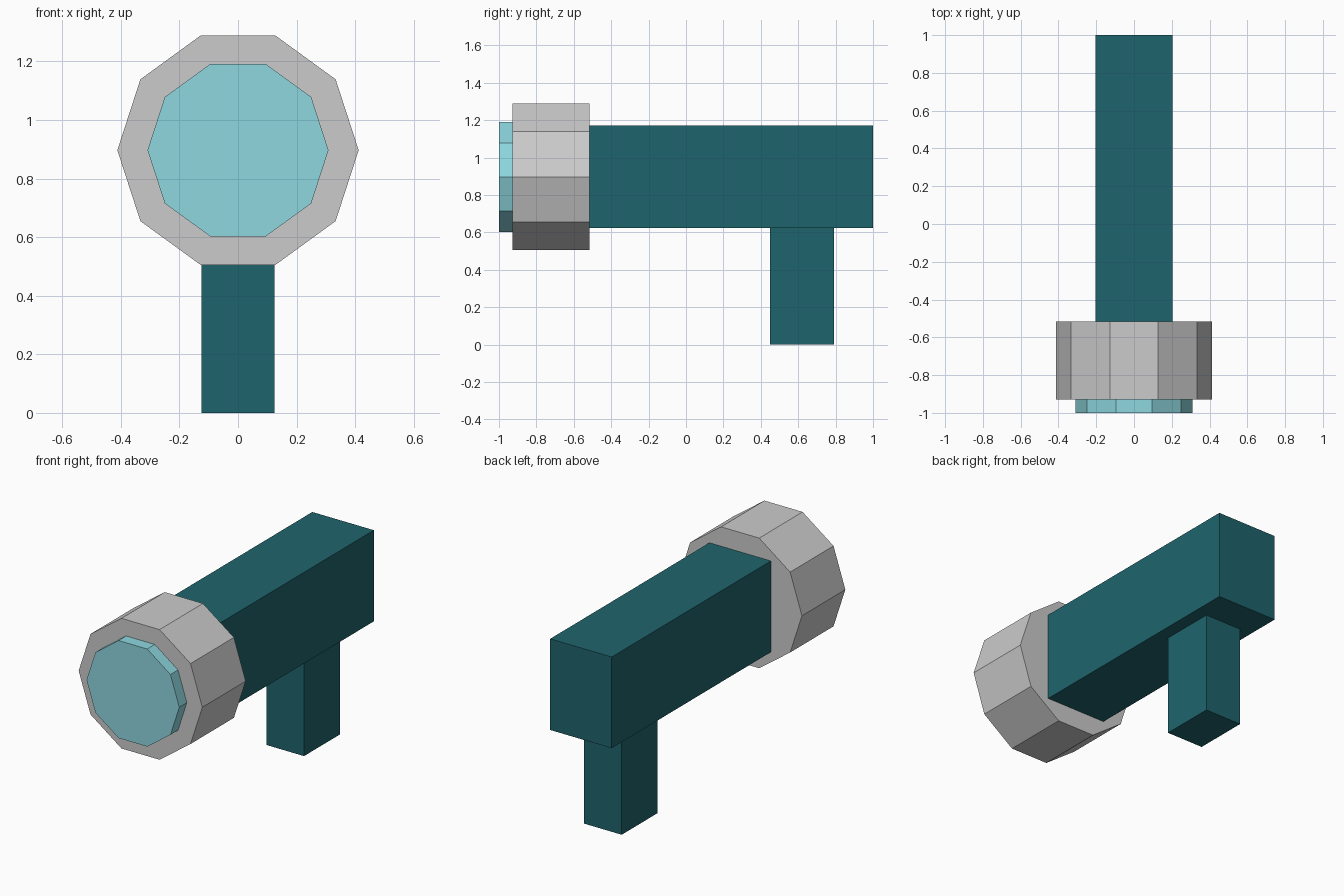
import bpy, bmesh
from math import cos, sin, tau

if "Cube" in bpy.data.objects:
    bpy.data.objects.remove(bpy.data.objects["Cube"])


def material(name, rgb):
    mat = bpy.data.materials.new(name)
    mat.diffuse_color = (*rgb, 1)
    mat.use_nodes = True
    mat.node_tree.nodes["Principled BSDF"].inputs["Base Color"].default_value = mat.diffuse_color
    return mat


def prism(name, profile, y0, y1, mat=None):
    """Extrude an (x, z) profile along y from y0 to y1."""
    bm = bmesh.new()
    face = bm.faces.new([bm.verts.new((x, y0, z)) for x, z in profile])
    new = bmesh.ops.extrude_face_region(bm, geom=[face], use_keep_orig=True)["geom"]
    moved = [g for g in new if isinstance(g, bmesh.types.BMVert)]
    bmesh.ops.translate(bm, verts=moved, vec=(0, y1 - y0, 0))
    bmesh.ops.recalc_face_normals(bm, faces=bm.faces)
    mesh = bpy.data.meshes.new(name)
    bm.to_mesh(mesh)
    bm.free()
    if mat:
        mesh.materials.append(mat)
    obj = bpy.data.objects.new(name, mesh)
    bpy.context.collection.objects.link(obj)
    return obj


def rectangle(half_width, z0, z1):
    return [(-half_width, z0), (half_width, z0), (half_width, z1), (-half_width, z1)]


def decagon(radius, z=0.897):
    return [(radius * cos(tau * i / 10), z + radius * sin(tau * i / 10)) for i in range(10)]


teal = material("teal", (0.013, 0.127, 0.15))
glass = material("pale_blue", (0.27, 0.68, 0.74))

# Body and grip
prism("body", rectangle(0.205, 0.623, 1.172), -0.515, 1.0, teal)
prism("handle", rectangle(0.125, 0.0, 0.623), 0.45, 0.79, teal)

# Ten-sided head with the lens standing proud of its front
prism("head", decagon(0.412), -0.928, -0.515)
prism("lens", decagon(0.309), -1.0, -0.928, glass)
